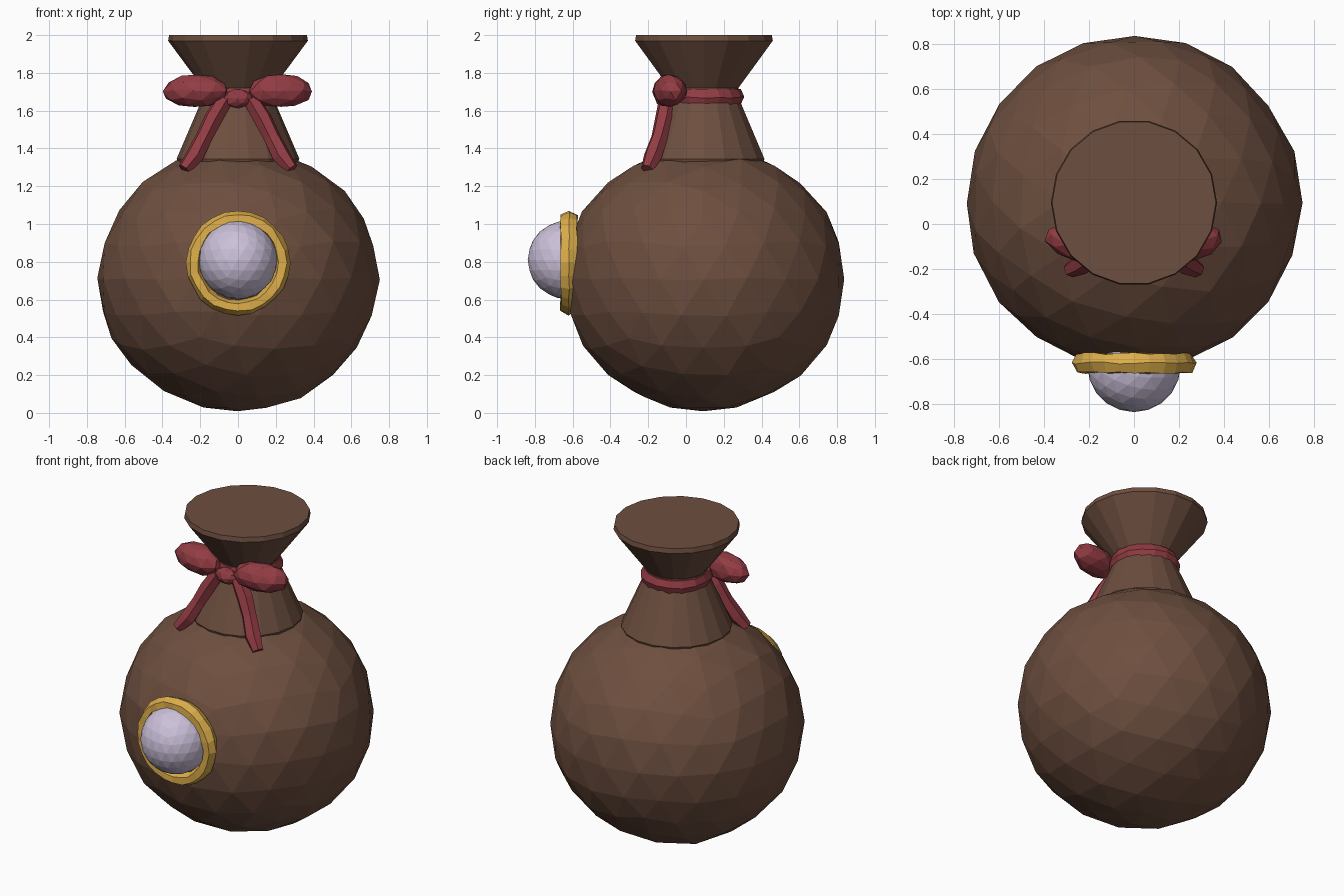
import bpy, bmesh, math, random
from mathutils import Vector, Matrix

random.seed(4)
cube = bpy.data.objects.get("Cube")
if cube:
    bpy.data.objects.remove(cube, do_unlink=True)


def material(name, rgb):
    m = bpy.data.materials.new(name)
    m.use_nodes = True
    m.diffuse_color = (*rgb, 1)
    m.node_tree.nodes["Principled BSDF"].inputs["Base Color"].default_value = (*rgb, 1)
    return m


brown = material("brown leather", (0.155, 0.078, 0.050))
red = material("red ribbon", (0.29, 0.045, 0.057))
gold = material("gold metal", (0.72, 0.42, 0.07))
pearl = material("pale lilac", (0.60, 0.53, 0.70))


def finish(name, bm, mat, jitter=0.0):
    """Roughen slightly, then store as a flat shaded object."""
    for v in bm.verts:
        v.co += Vector([random.uniform(-jitter, jitter) for _ in range(3)])
    bmesh.ops.recalc_face_normals(bm, faces=bm.faces)
    me = bpy.data.meshes.new(name)
    bm.to_mesh(me)
    bm.free()
    me.materials.append(mat)
    ob = bpy.data.objects.new(name, me)
    bpy.context.collection.objects.link(ob)
    return ob


def ball(name, centre, radii, mat, detail=3, jitter=0.0, turn=0.0):
    bm = bmesh.new()
    bmesh.ops.create_icosphere(bm, subdivisions=detail, radius=1)
    place = Matrix.Translation(centre) @ Matrix.Rotation(turn, 4, 'Z') @ Matrix.Diagonal((*radii, 1))
    bmesh.ops.transform(bm, matrix=place, verts=bm.verts)
    return finish(name, bm, mat, jitter)


def lathe(name, centre, profile, mat, sides, closed=False, tilt=0.0, jitter=0.0):
    """Revolve (radius, height) points round z; cap the ends unless closed."""
    bm = bmesh.new()
    rings = [[bm.verts.new((r * math.cos(a), r * math.sin(a), z))
              for a in (math.tau * i / sides for i in range(sides))] for r, z in profile]
    pairs = list(zip(rings, rings[1:]))
    if closed:
        pairs.append((rings[-1], rings[0]))
    else:
        bm.faces.new(rings[0])
        bm.faces.new(rings[-1])
    for a, b in pairs:
        for i in range(sides):
            j = (i + 1) % sides
            bm.faces.new((a[i], a[j], b[j], b[i]))
    place = Matrix.Translation(centre) @ Matrix.Rotation(tilt, 4, 'X')
    bmesh.ops.transform(bm, matrix=place, verts=bm.verts)
    return finish(name, bm, mat, jitter)


def section(radius, half_width, half_height, count):
    return [(radius + half_width * math.cos(a), half_height * math.sin(a))
            for a in (math.tau * i / count for i in range(count))]


def strand(name, points, mat, depth):
    """Faceted tapering tube along (x, y, z, thickness) points."""
    cu = bpy.data.curves.new(name, 'CURVE')
    cu.dimensions = '3D'
    cu.bevel_depth = depth
    cu.bevel_resolution = 1
    cu.use_fill_caps = True
    sp = cu.splines.new('POLY')
    sp.use_smooth = False
    sp.points.add(len(points) - 1)
    for p, (x, y, z, t) in zip(sp.points, points):
        p.co = (x, y, z, 1)
        p.radius = t
    cu.materials.append(mat)
    ob = bpy.data.objects.new(name, cu)
    bpy.context.collection.objects.link(ob)


AXIS_Y = 0.095

# Sack body, gathered neck and flared mouth
ball("sack_body", (0, AXIS_Y, 0.71), (0.745, 0.745, 0.70), brown, 3, 0.006)
lathe("sack_neck", (0, AXIS_Y, 0),
      [(0.30, 1.27), (0.325, 1.345), (0.19, 1.66), (0.185, 1.72), (0.37, 1.97), (0.365, 2.0)],
      brown, 18)

# Ribbon round the neck, with a knot in front
lathe("ribbon_band", (0, AXIS_Y, 1.67), section(0.178, 0.034, 0.05, 6), red, 16, True, 0, 0.004)
ball("ribbon_knot", (0, -0.115, 1.665), (0.075, 0.045, 0.05), red, 2, 0.004)

# Bow loops and hanging tails, mirrored
for side, s in (("left", 1), ("right", -1)):
    ball("bow_loop_" + side, (s * 0.225, -0.085, 1.705), (0.175, 0.088, 0.088),
         red, 2, 0.006, s * 0.2)
    strand("bow_tail_" + side,
           [(s * 0.07, -0.10, 1.66, 0.9), (s * 0.13, -0.115, 1.56, 1.0),
            (s * 0.18, -0.14, 1.46, 0.9), (s * 0.23, -0.175, 1.36, 1.0),
            (s * 0.285, -0.205, 1.29, 0.7)], red, 0.05)

# Gem in a gold setting on the front
lathe("gold_ring", (0, -0.62, 0.795), section(0.235, 0.04, 0.05, 6), gold, 24, True,
      math.radians(90), 0.005)
ball("front_gem", (0, -0.63, 0.81), (0.208, 0.208, 0.208), pearl, 3)
